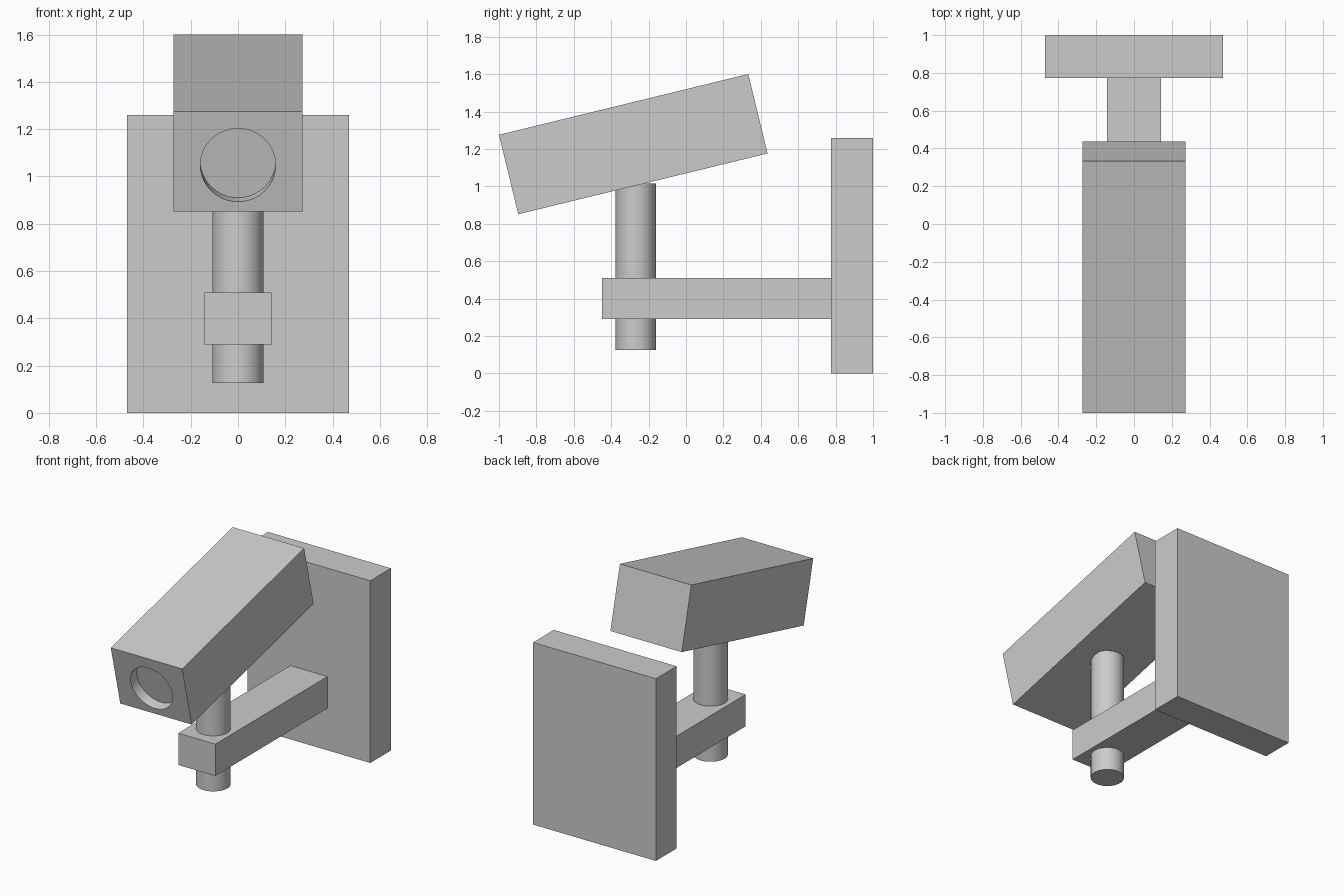
import bpy
from math import atan2, cos, sin, pi, radians

if "Cube" in bpy.data.objects:
    bpy.data.objects.remove(bpy.data.objects["Cube"])


def box(name, size, loc, tilt=0.0):
    bpy.ops.mesh.primitive_cube_add(size=1, location=loc)
    ob = bpy.context.object
    ob.name = name
    ob.scale = size
    bpy.ops.object.transform_apply(location=False, rotation=False, scale=True)
    ob.rotation_euler = (tilt, 0, 0)
    return ob


def cylinder(name, radius, depth, loc, tilt=0.0):
    bpy.ops.mesh.primitive_cylinder_add(vertices=64, radius=radius, depth=depth, location=loc)
    ob = bpy.context.object
    ob.name = name
    bpy.ops.object.shade_smooth_by_angle(angle=radians(30))
    ob.rotation_euler = (tilt, 0, 0)
    return ob


# Wall plate, horizontal arm and vertical post
box("wall_plate", (0.94, 0.226, 1.26), (0, 0.887, 0.63))
box("support_arm", (0.284, 1.224, 0.22), (0, 0.162, 0.40))
cylinder("post", 0.108, 0.89, (0, -0.269, 0.571))

# Tilted camera housing
tilt = atan2(0.325, 1.333)
length, height = 1.372, 0.437
cy, cz = -0.282, 1.226
body = box("camera_housing", (0.546, length, height), (0, cy, cz), tilt)

# Shallow round lens recess, slightly below the middle of the front face
recess, offset = 0.07, -0.016
along, cut_depth = -length / 2, 2 * recess
cutter = cylinder("lens_cutter", 0.159, cut_depth,
                  (0, cy + along * cos(tilt) - offset * sin(tilt),
                   cz + along * sin(tilt) + offset * cos(tilt)), tilt + pi / 2)
cutter.hide_render = True

mod = body.modifiers.new("lens_recess", 'BOOLEAN')
mod.operation = 'DIFFERENCE'
mod.solver = 'EXACT'
mod.object = cutter
bpy.context.view_layer.objects.active = body
bpy.ops.object.modifier_apply(modifier=mod.name)
bpy.data.objects.remove(cutter)

# Keep housing edges crisp and the recess wall smooth
bpy.ops.object.select_all(action='DESELECT')
body.select_set(True)
bpy.ops.object.shade_smooth_by_angle(angle=radians(30))
